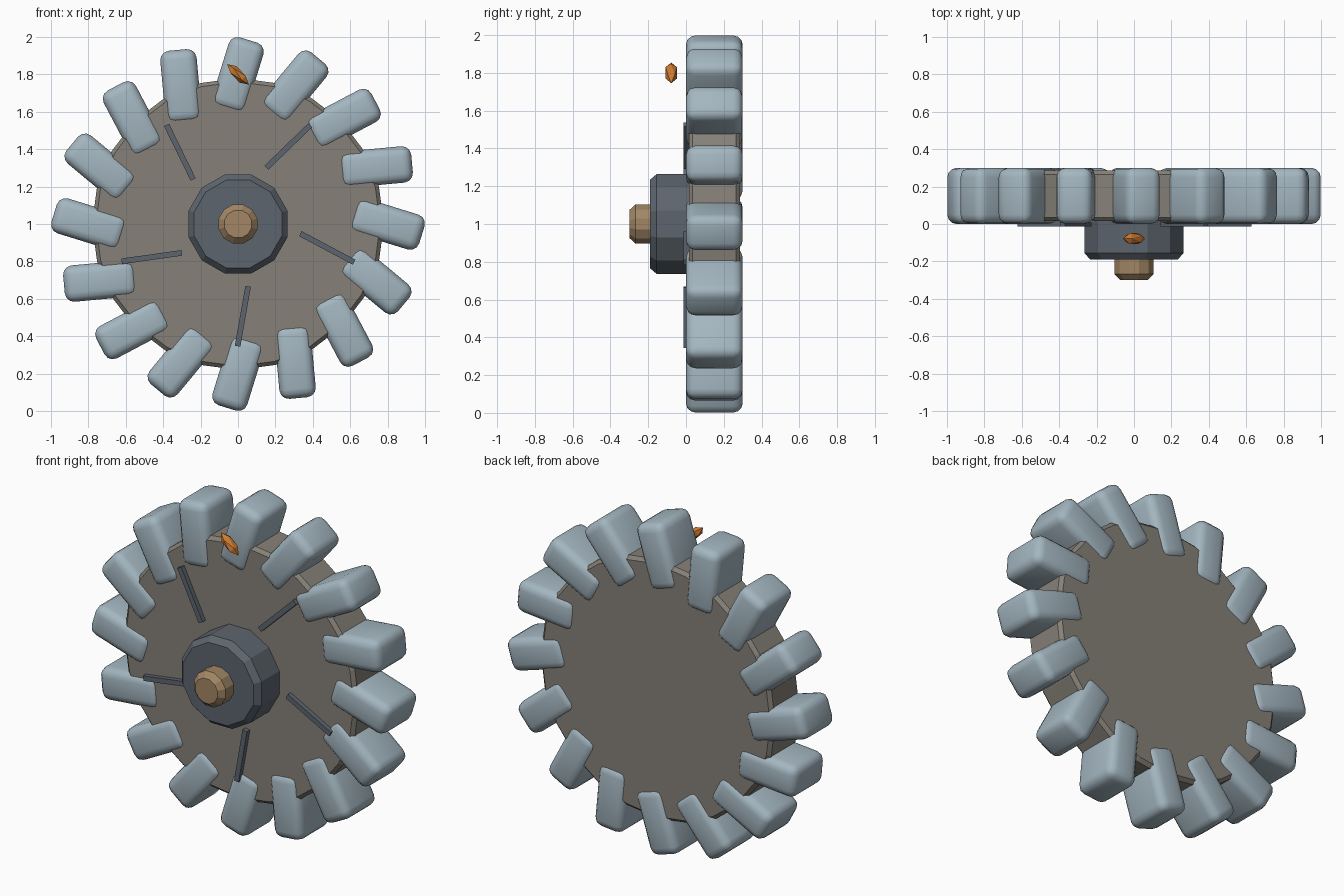
import bpy, bmesh
from math import cos, sin, pi, radians
from mathutils import Matrix

cube = bpy.data.objects.get("Cube")
if cube:
    bpy.data.objects.remove(cube, do_unlink=True)

CENTRE_Z = 1.0


def material(name, rgb):
    m = bpy.data.materials.new(name)
    m.use_nodes = True
    colour = (*rgb, 1)
    m.diffuse_color = colour
    m.node_tree.nodes["Principled BSDF"].inputs["Base Color"].default_value = colour
    return m


pale_blue = material("pale_blue_grey", (0.37, 0.47, 0.53))
stone = material("warm_grey", (0.24, 0.22, 0.19))
slate = material("dark_slate", (0.11, 0.13, 0.155))
bronze = material("tan_bronze", (0.36, 0.24, 0.13))
orange = material("burnt_orange", (0.62, 0.20, 0.03))


def finish(name, bm, mat):
    bmesh.ops.recalc_face_normals(bm, faces=bm.faces)
    mesh = bpy.data.meshes.new(name)
    bm.to_mesh(mesh)
    bm.free()
    mesh.materials.append(mat)
    ob = bpy.data.objects.new(name, mesh)
    bpy.context.collection.objects.link(ob)
    return ob


def turned(name, profile, sides, mat, start=0.0):
    """Solid of revolution about the y axle; profile is (radius, y) pairs."""
    bm = bmesh.new()
    rings = []
    for r, y in profile:
        angles = [start + 2 * pi * i / sides for i in range(sides)]
        rings.append([bm.verts.new((r * sin(a), y, CENTRE_Z + r * cos(a))) for a in angles])
    for a, b in zip(rings, rings[1:]):
        for i in range(sides):
            j = (i + 1) % sides
            bm.faces.new((a[i], a[j], b[j], b[i]))
    bm.faces.new(rings[0])
    bm.faces.new(rings[-1])
    return finish(name, bm, mat)


def bar(name, size, radius, angle, lean, y, mat, bevel=0.0):
    """Box placed on a circle, clockwise angle from the top, leaning from radial."""
    bm = bmesh.new()
    bmesh.ops.create_cube(bm, size=1)
    bmesh.ops.scale(bm, vec=size, verts=bm.verts)
    if bevel:
        bmesh.ops.bevel(bm, geom=bm.edges[:], offset=bevel, segments=3,
                        profile=0.5, affect='EDGES')
        for f in bm.faces:
            f.smooth = True
    ob = finish(name, bm, mat)
    ob.matrix_world = (
        Matrix.Translation((radius * sin(angle), y, CENTRE_Z + radius * cos(angle)))
        @ Matrix.Rotation(angle + lean, 4, 'Y'))
    return ob


# Wheel disc, hub and axle cap
turned("wheel_disc", [(0.76, 0.015), (0.78, 0.035), (0.78, 0.265), (0.76, 0.285)], 24, stone)
turned("hub", [(0.243, -0.19), (0.274, -0.155), (0.274, 0.04)], 12, slate, pi / 12)
turned("axle_cap", [(0.076, -0.30), (0.108, -0.268), (0.108, -0.17)], 12, bronze, pi / 12)

# Rounded tread blocks around the rim
BLOCKS = 16
for i in range(BLOCKS):
    bar(f"tread_block_{i + 1}", (0.195, 0.30, 0.39), 0.797, 2 * pi * i / BLOCKS,
        0.3, 0.15, pale_blue, bevel=0.05)

# Thin ribs on the front face
for i in range(5):
    bar(f"front_rib_{i + 1}", (0.03, 0.05, 0.325), 0.494, radians(33 + 72 * i),
        radians(13), 0.012, slate)

# Small faceted gem in front of the top block
bm = bmesh.new()
bmesh.ops.create_icosphere(bm, subdivisions=1, radius=1)
bmesh.ops.scale(bm, vec=(0.03, 0.035, 0.08), verts=bm.verts)
gem = finish("gem", bm, orange)
gem.matrix_world = (Matrix.Translation((0, -0.078, CENTRE_Z + 0.8))
                    @ Matrix.Rotation(radians(-47), 4, 'Y'))
